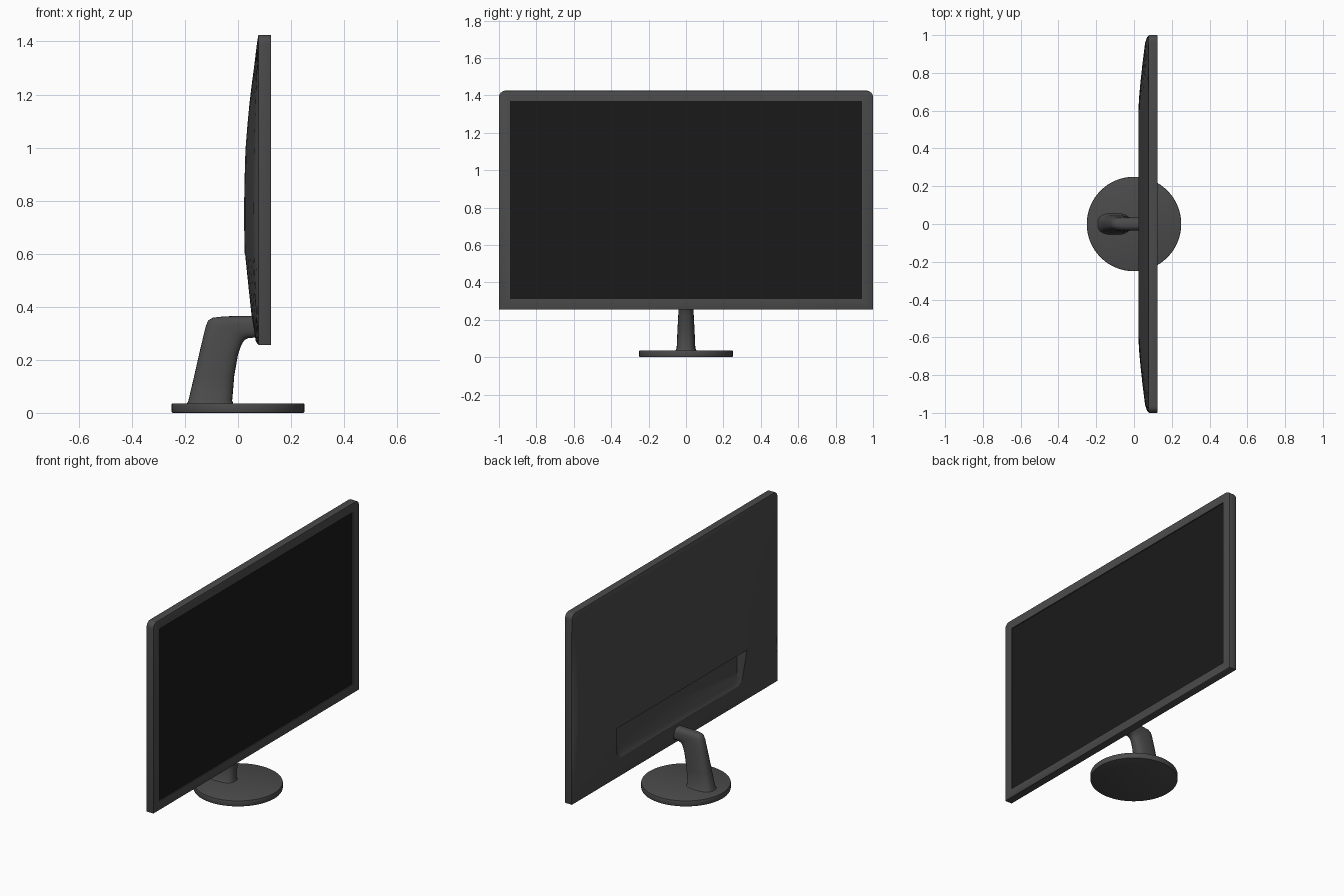
import bpy, bmesh, math

if "Cube" in bpy.data.objects:
    bpy.data.objects.remove(bpy.data.objects["Cube"])


def material(name, v):
    m = bpy.data.materials.new(name)
    m.diffuse_color = (v, v, v, 1)
    m.use_nodes = True
    m.node_tree.nodes["Principled BSDF"].inputs["Base Color"].default_value = m.diffuse_color
    return m


BODY = material("dark_grey_plastic", 0.07)
GLASS = material("black_glass", 0.01)


def finish(bm, name, mat=BODY, bevel=0):
    bmesh.ops.recalc_face_normals(bm, faces=bm.faces[:])
    me = bpy.data.meshes.new(name)
    bm.to_mesh(me)
    bm.free()
    me.materials.append(mat)
    ob = bpy.data.objects.new(name, me)
    bpy.context.collection.objects.link(ob)
    if bevel:
        mod = ob.modifiers.new("bevel", 'BEVEL')
        mod.width, mod.segments, mod.limit_method = bevel, 2, 'ANGLE'
        apply(ob, mod)
    return ob


def activate(ob):
    bpy.ops.object.select_all(action='DESELECT')
    ob.select_set(True)
    bpy.context.view_layer.objects.active = ob


def apply(ob, mod):
    activate(ob)
    bpy.ops.object.modifier_apply(modifier=mod.name)


def smooth(ob, deg=30):
    activate(ob)
    bpy.ops.object.shade_smooth_by_angle(angle=math.radians(deg))


def loft(rings, name, **kw):
    """Closed skin through equal-length rings, capped at both ends."""
    bm = bmesh.new()
    vs = [[bm.verts.new(p) for p in r] for r in rings]
    n = len(vs[0])
    for a, b in zip(vs, vs[1:]):
        for i in range(n):
            j = (i + 1) % n
            bm.faces.new((a[i], a[j], b[j], b[i]))
    bm.faces.new(vs[0])
    bm.faces.new(vs[-1])
    return finish(bm, name, **kw)


def cut(ob, cutter):
    mod = ob.modifiers.new("cut", 'BOOLEAN')
    mod.operation, mod.solver, mod.object = 'DIFFERENCE', 'EXACT', cutter
    apply(ob, mod)
    bpy.data.objects.remove(cutter)


def outline(x, half, sharp_z, round_z, r):
    """Rectangle in the yz plane: square at sharp_z, rounded at round_z."""
    s = 1 if round_z > sharp_z else -1
    arc = [(half - r + r * math.cos(a), round_z - s * (r - r * math.sin(a)))
           for a in (math.pi / 2 * i / 8 for i in range(9))]
    right = [(half, sharp_z)] + arc
    return [(x, y, z) for y, z in right] + [(x, -y, z) for y, z in reversed(right)]


def slab(x0, x1, half, z0, z1, name, mat=BODY):
    return loft([[(x, -half, z0), (x, half, z0), (x, half, z1), (x, -half, z1)]
                 for x in (x0, x1)], name, mat=mat)


# Bezel frame with shallow display opening
BOT, TOP, R, RIM = 0.255, 1.425, 0.035, 0.078
frame = loft([outline(x, 1, BOT, TOP, R) for x in (RIM - 0.002, 0.125)],
             "bezel_frame", bevel=0.004)
cut(frame, slab(0.117, 0.2, 0.94, 0.31, 1.37, "display_cutter"))
smooth(frame)
slab(0.113, 0.119, 0.941, 0.309, 1.371, "screen", GLASS)

# Bulged back shell: depth over height multiplied by falloff over width
rows = [(BOT, 0), (0.27, 0.011), (0.37, 0.027), (0.465, 0.038), (0.6, 0.053),
        (0.69, 0.0545), (0.785, 0.055), (0.89, 0.053), (0.99, 0.05),
        (1.08, 0.043), (1.165, 0.035), (1.24, 0.026), (1.315, 0.016),
        (1.39, 0.007), (1.41, 0.004), (1.423, 0)]
side = [(1, 0), (0.985, 0.2), (0.96, 0.34), (0.93, 0.42), (0.85, 0.6),
        (0.75, 0.8), (0.67, 0.93), (0.6, 1)]
cols = side + [(0.3, 1), (0, 1), (-0.3, 1)] + [(-y, b) for y, b in reversed(side)]
bm = bmesh.new()
grid = []
for z, d in rows:
    t = max(0, z - (TOP - R))
    w = 1 - (R - math.sqrt(max(0, R * R - t * t)))
    grid.append([bm.verts.new((RIM - d * b, y * w, z)) for y, b in cols])
for a, b in zip(grid, grid[1:]):
    for i in range(len(cols) - 1):
        bm.faces.new((a[i], a[i + 1], b[i + 1], b[i]))
bmesh.ops.edgeloop_fill(bm, edges=[e for e in bm.edges if e.is_boundary])
shell = finish(bm, "back_shell")

# Connector recess with sloping lower lip
cut(shell, loft([outline(0.0, 0.66, 0.6, 0.30, 0.06),
                 outline(0.065, 0.59, 0.6, 0.42, 0.05)], "recess_cutter"))
smooth(shell)

# Stand neck: (back x, back z, front x, front z, half width)
sections = [(-0.195, 0.030, -0.015, 0.030, 0.062), (-0.192, 0.036, -0.018, 0.036, 0.057),
            (-0.187, 0.046, -0.022, 0.046, 0.050), (-0.165, 0.14, -0.014, 0.14, 0.046),
            (-0.140, 0.25, 0.000, 0.22, 0.041), (-0.122, 0.325, 0.010, 0.25, 0.038),
            (-0.113, 0.348, 0.017, 0.264, 0.036), (-0.095, 0.359, 0.025, 0.275, 0.035),
            (-0.050, 0.364, 0.040, 0.282, 0.035), (0.075, 0.366, 0.075, 0.285, 0.035)]


def spow(v, p=0.75):
    return math.copysign(abs(v) ** p, v)


rings = []
for bx, bz, fx, fz, w in sections:
    ring = []
    for i in range(32):
        a = math.tau * i / 32
        c, s = spow(math.cos(a)), spow(math.sin(a))
        ring.append(((bx + fx) / 2 + c * (fx - bx) / 2, s * w,
                     (bz + fz) / 2 + c * (fz - bz) / 2))
    rings.append(ring)
smooth(loft(rings, "stand_neck"), 40)

# Round base
base = loft([[(0.25 * math.cos(math.tau * i / 64), 0.25 * math.sin(math.tau * i / 64), z)
              for i in range(64)] for z in (0, 0.036)], "stand_base", bevel=0.004)
smooth(base)
